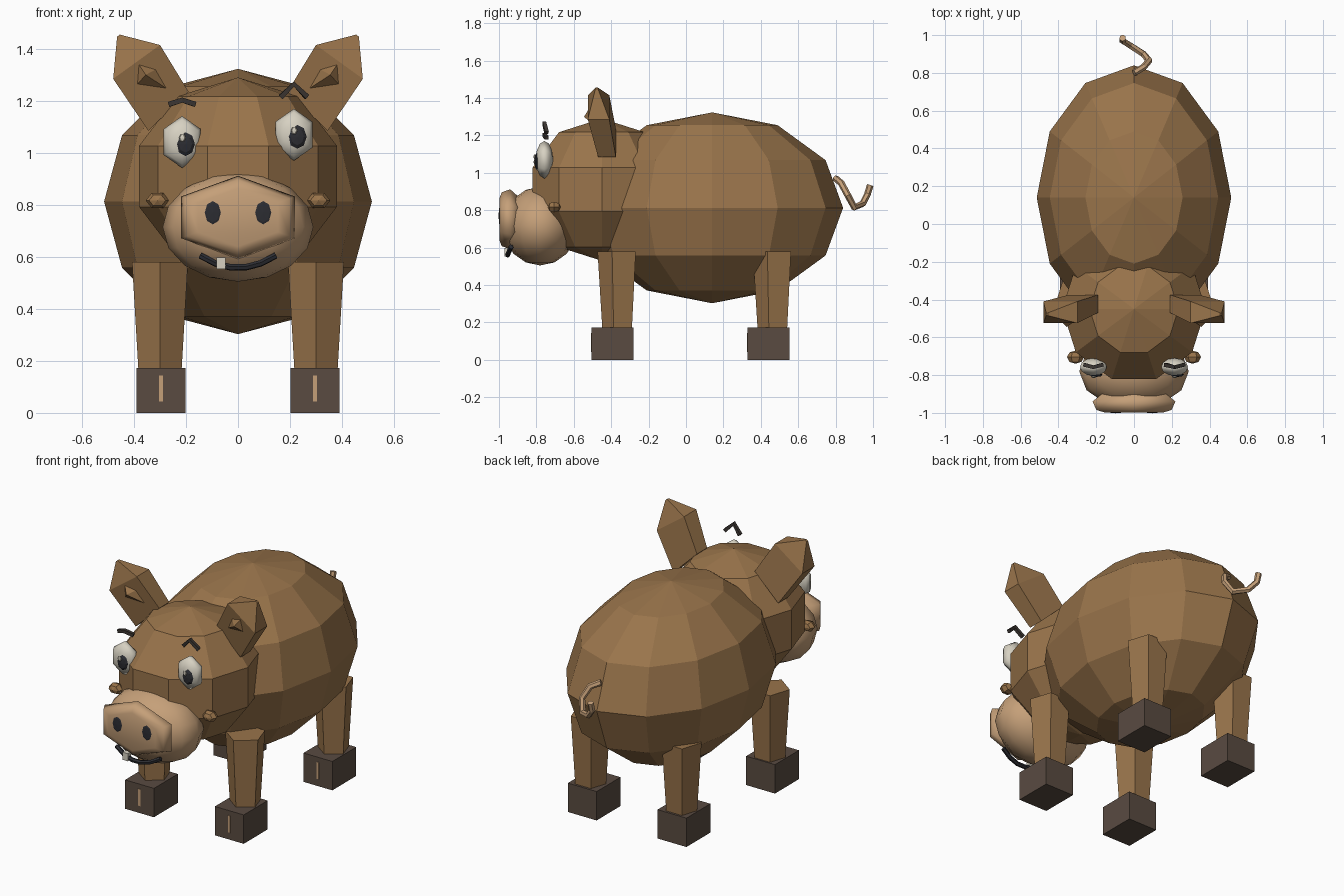
import bpy
from math import sin, cos, pi, radians
from mathutils import Vector

if "Cube" in bpy.data.objects:
    bpy.data.objects.remove(bpy.data.objects["Cube"], do_unlink=True)


def material(name, rgb):
    m = bpy.data.materials.new(name)
    m.use_nodes = True
    m.diffuse_color = (*rgb, 1)
    m.node_tree.nodes["Principled BSDF"].inputs["Base Color"].default_value = (*rgb, 1)
    return m


BROWN = material("brown hide", (0.32, 0.175, 0.07))
TAN = material("tan skin", (0.56, 0.35, 0.19))
HOOF = material("dark hoof", (0.10, 0.07, 0.053))
WHITE = material("off white", (0.68, 0.64, 0.54))
BLACK = material("near black", (0.025, 0.026, 0.032))
CHARCOAL = material("charcoal brow", (0.045, 0.037, 0.032))


def mesh(name, verts, faces, mat, smooth=False):
    me = bpy.data.meshes.new(name)
    me.from_pydata(verts, [], faces)
    me.materials.append(mat)
    for p in me.polygons:
        p.use_smooth = smooth
    ob = bpy.data.objects.new(name, me)
    bpy.context.collection.objects.link(ob)
    return ob


def loft(name, rings, mat, smooth=False):
    """Skin a list of equal-length point rings and cap both ends."""
    n = len(rings[0])
    verts = [v for ring in rings for v in ring]
    faces = [tuple(range(n))[::-1],
             tuple(range(len(verts) - n, len(verts)))]
    for r in range(len(rings) - 1):
        for i in range(n):
            a, b = r * n + i, r * n + (i + 1) % n
            faces.append((a, b, b + n, a + n))
    ob = mesh(name, verts, faces, mat, smooth)
    fix(ob)
    return ob


def fix(ob):
    import bmesh
    bm = bmesh.new()
    bm.from_mesh(ob.data)
    bmesh.ops.remove_doubles(bm, verts=bm.verts, dist=0.0005)
    bmesh.ops.recalc_face_normals(bm, faces=bm.faces)
    bm.to_mesh(ob.data)
    bm.free()


def ellipsoid(name, c, r, mat, seg=12, rows=6, axis="z", phase=0, smooth=False):
    """Faceted ellipsoid with its poles on the chosen axis."""
    rings = []
    for j in range(rows + 1):
        t = pi * j / rows
        ring = []
        for i in range(seg):
            a = phase + 2 * pi * i / seg
            p, q, h = max(sin(t), 0.001) * cos(a), max(sin(t), 0.001) * sin(a), cos(t)
            d = (p, q, h) if axis == "z" else (p, h, q)
            ring.append([c[k] + r[k] * d[k] for k in range(3)])
        rings.append(ring)
    return loft(name, rings, mat, smooth)


def box(name, c, size, mat):
    rings = [[(c[0] + sx * size[0] / 2, c[1] + sy * size[1] / 2, c[2] + sz * size[2] / 2)
              for sx, sy in ((-1, -1), (1, -1), (1, 1), (-1, 1))] for sz in (-1, 1)]
    return loft(name, rings, mat)


def tube(name, points, radius, mat, sides=6):
    """Sweep a small polygon along a path."""
    pts = [Vector(p) for p in points]
    rings = []
    side = None
    for i, p in enumerate(pts):
        d = (pts[min(i + 1, len(pts) - 1)] - pts[max(i - 1, 0)]).normalized()
        if side is None:
            side = d.orthogonal()
        side = (side - d * side.dot(d)).normalized()
        up = d.cross(side)
        rings.append([p + radius * (cos(2 * pi * k / sides) * side + sin(2 * pi * k / sides) * up)
                      for k in range(sides)])
    return loft(name, rings, mat)


# Body and head
ellipsoid("body", (0, 0.14, 0.813), (0.515, 0.70, 0.51), BROWN)
ellipsoid("head", (0, -0.45, 0.91), (0.40, 0.41, 0.38), BROWN, seg=10, rows=5)

# Snout and hexagonal nose pad
ellipsoid("snout", (0, -0.78, 0.715), (0.29, 0.20, 0.21), TAN, seg=12, rows=8, smooth=True)
pad = []
for y, s in ((-0.89, 0.72), (-0.94, 1.0), (-0.985, 0.9), (-0.998, 0.7)):
    pad.append([(0.254 * s * cos(pi / 6 + k * pi / 3), y,
                 0.752 + 0.16 * s * sin(pi / 6 + k * pi / 3)) for k in range(6)])
loft("nose_pad", pad, TAN, True)

# Mouth and tooth
mouth = [(0.145 * t, -0.955 + 0.02 * t * t, 0.558 + 0.047 * t * t)
         for t in (-1, -0.6, -0.2, 0.2, 0.6, 1)]
tube("mouth", mouth, 0.013, BLACK)
box("tooth", (-0.065, -0.955, 0.575), (0.035, 0.03, 0.045), WHITE)

for s, side in ((1, "left"), (-1, "right")):
    # Nostrils and cheeks
    ellipsoid(side + "_nostril", (s * 0.097, -0.996, 0.77), (0.036, 0.006, 0.052),
              BLACK, seg=8, rows=4, axis="y")
    ellipsoid(side + "_cheek", (s * 0.31, -0.705, 0.817), (0.045, 0.035, 0.033),
              BROWN, seg=6, rows=4, axis="y")

    # Eyes, one slightly lower than the other
    z = 1.07 if s > 0 else 1.042
    px = s * 0.215 + 0.013
    ellipsoid(side + "_eye", (s * 0.215, -0.757, z), (0.082, 0.047, 0.10),
              WHITE, seg=6, rows=6, axis="y", phase=pi / 6, smooth=True)
    ellipsoid(side + "_pupil", (px, -0.798, z - 0.008), (0.036, 0.012, 0.046),
              BLACK, seg=8, rows=4, axis="y")
    ellipsoid(side + "_eye_glint", (px - 0.012, -0.81, z + 0.016), (0.013, 0.005, 0.016),
              WHITE, seg=6, rows=4, axis="y")

    # Brows: one arched high, one nearly flat
    base, rise = (1.215, 0.05) if s > 0 else (1.187, 0.016)
    tube(side + "_brow", [(s * 0.215 - 0.05, -0.745, base), (s * 0.215, -0.758, base + rise),
                          (s * 0.215 + 0.05, -0.745, base)], 0.014, CHARCOAL, sides=4)

    # Ear: base, wide middle and tip sections as (x, z) edge pairs with depth
    ear = []
    for inner, outer, y0, y1 in (((0.19, 1.235), (0.345, 1.085), -0.47, -0.375),
                                 ((0.30, 1.415), (0.48, 1.285), -0.525, -0.41),
                                 ((0.455, 1.455), (0.465, 1.447), -0.485, -0.47)):
        ear.append([(s * inner[0], y0, inner[1]), (s * outer[0], y0, outer[1]),
                    (s * outer[0], y1, outer[1]), (s * inner[0], y1, inner[1])])
    loft(side + "_ear", ear, BROWN)

    # Raised ridge on the front of the ear
    ridge = [(0.415, -0.49, 1.39), (0.30, -0.49, 1.33), (0.255, -0.47, 1.235),
             (0.40, -0.49, 1.25), (0.355, -0.545, 1.30)]
    fix(mesh(side + "_inner_ear", [(s * x, y, z) for x, y, z in ridge],
             [(0, 1, 4), (1, 2, 4), (2, 3, 4), (3, 0, 4), (3, 2, 1, 0)], BROWN))

    # Five-sided legs on block hooves with a split line
    for end, ly, hy in (("front", -0.36, -0.392), ("rear", 0.47, 0.442)):
        leg = [[(s * (0.3 + r * sin(2 * pi * k / 5)), ly - r * cos(2 * pi * k / 5), z)
                for k in range(5)] for r, z in ((0.087, 0.16), (0.113, 0.58))]
        name = side + "_" + end
        loft(name + "_leg", leg, BROWN)
        box(name + "_hoof", (s * 0.296, hy, 0.086), (0.19, 0.225, 0.172), HOOF)
        box(name + "_hoof_split", (s * 0.296, hy - 0.113, 0.093), (0.015, 0.006, 0.10), TAN)

# Curly tail
tube("tail", [(0.0, 0.80, 0.97), (0.05, 0.83, 0.945), (0.08, 0.865, 0.88),
              (0.05, 0.90, 0.815), (-0.02, 0.945, 0.835), (-0.06, 0.97, 0.885),
              (-0.06, 0.985, 0.935)], 0.018, TAN)
